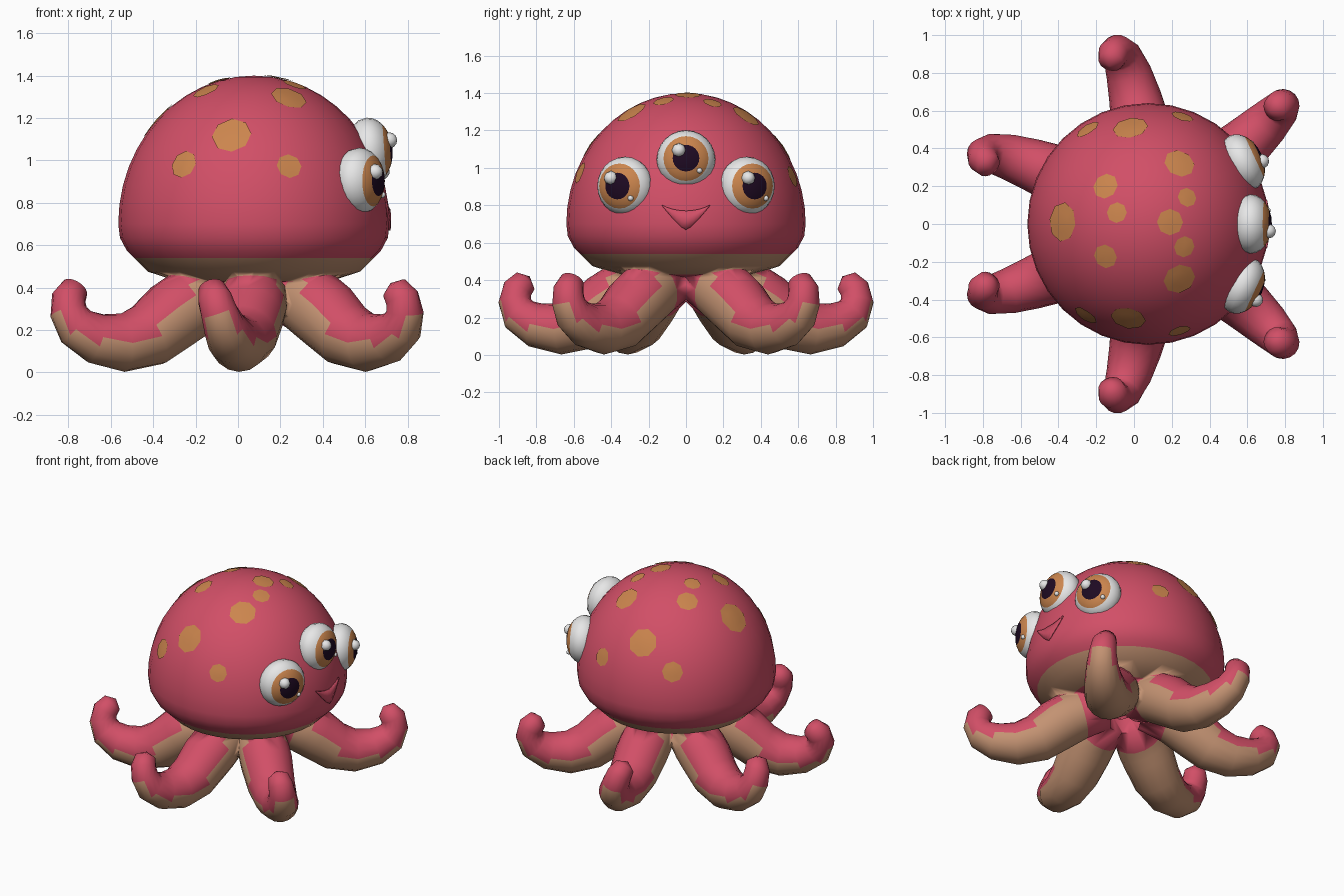
import bpy, bmesh, math
from mathutils import Vector, Matrix
from mathutils.bvhtree import BVHTree

if "Cube" in bpy.data.objects:
    bpy.data.objects.remove(bpy.data.objects["Cube"])

def material(name, rgb):
    m = bpy.data.materials.new(name)
    m.diffuse_color = (*rgb, 1)
    m.use_nodes = True
    m.node_tree.nodes["Principled BSDF"].inputs["Base Color"].default_value = m.diffuse_color
    return m

PINK = material("pink skin", (0.64, 0.078, 0.135))
TAN = material("tan underside", (0.55, 0.29, 0.17))
OCHRE = material("ochre", (0.60, 0.235, 0.075))
WHITE = material("eye white", (0.80, 0.80, 0.80))
DARK = material("dark pupil", (0.013, 0.003, 0.016))
CX = 0.075  # the body axis

def finish(name, bm, mats, recalc=True):
    if recalc:
        bmesh.ops.recalc_face_normals(bm, faces=bm.faces)
    for f in bm.faces:
        f.smooth = True
    me = bpy.data.meshes.new(name)
    bm.to_mesh(me)
    for m in mats:
        me.materials.append(m)
    ob = bpy.data.objects.new(name, me)
    bpy.context.collection.objects.link(ob)
    return ob

def loft(bm, start, rings, end, mat_rule):
    """Skin rings of points, closed by a pole at each end."""
    vs = [[bm.verts.new(p) for p in ring] for ring in rings]
    n = len(vs[0])
    a, b = bm.verts.new(start), bm.verts.new(end)
    for k in range(n):
        j = (k + 1) % n
        bm.faces.new((a, vs[0][j], vs[0][k])).material_index = mat_rule(0, k)
        for i in range(len(vs) - 1):
            f = bm.faces.new((vs[i][k], vs[i][j], vs[i + 1][j], vs[i + 1][k]))
            f.material_index = mat_rule(i + 1, k)
        bm.faces.new((b, vs[-1][k], vs[-1][j])).material_index = mat_rule(len(vs), k)

# Body: half-ellipsoid dome with a tan rim tucked under
profile = [(0.64 * math.sin(i * math.pi / 24), 0.7 + 0.7 * math.cos(i * math.pi / 24))
           for i in range(1, 13)]
profile += [(0.632, 0.635), (0.60, 0.575), (0.565, 0.54), (0.50, 0.475), (0.36, 0.43)]
def circle(r, z, n=32):
    return [(CX + r * math.cos(2 * math.pi * k / n), r * math.sin(2 * math.pi * k / n), z)
            for k in range(n)]
bm = bmesh.new()
loft(bm, (CX, 0, 1.4), [circle(r, z) for r, z in profile], (CX, 0, 0.39),
     lambda i, k: 1 if i in (15, 16) else 0)
bmesh.ops.recalc_face_normals(bm, faces=bm.faces)
skin = BVHTree.FromBMesh(bm)
body = finish("body_and_arms", bm, [PINK, TAN])

# Arms: curled tapering tubes, (radius from axis, height, thickness, tan limit)
# The tan limit is how far up the side the tan reaches on the span before that point.
path = [(0.12, 0.395, 0.13, -2), (0.28, 0.352, 0.16, -2), (0.36, 0.315, 0.168, 0.6),
        (0.43, 0.27, 0.168, 0.5), (0.55, 0.178, 0.155, 0.2), (0.68, 0.14, 0.138, 0),
        (0.81, 0.16, 0.12, -0.1), (0.90, 0.215, 0.102, -0.3), (0.93, 0.285, 0.088, -0.6),
        (0.92, 0.35, 0.081, -2), (0.882, 0.395, 0.066, -2)]
SIDES = 16

def make_arm(az0, az1, reach):
    pts, sides = [], []
    for i, (r, z, t, _) in enumerate(path):
        a = math.radians(az0 + (az1 - az0) * (i / (len(path) - 1)))
        r *= reach
        pts.append(Vector((CX + r * math.cos(a), r * math.sin(a), z)))
        sides.append(Vector((-math.sin(a), math.cos(a), 0)))
    rings = []
    for i, p in enumerate(pts):
        tan = (pts[min(i + 1, len(pts) - 1)] - pts[max(i - 1, 0)]).normalized()
        s = (sides[i] - tan * sides[i].dot(tan)).normalized()
        up = tan.cross(s)
        angles = [2 * math.pi * k / SIDES for k in range(SIDES)]
        rings.append([p + path[i][2] * (s * math.cos(a) + up * math.sin(a)) for a in angles])
    tip = pts[-1] + (pts[-1] - pts[-2]).normalized() * 0.035
    def rule(i, k):
        limit = path[i][3] if i < len(path) else -2
        return 1 if math.sin(2 * math.pi * (k + 0.5) / SIDES) < limit else 0
    bm = bmesh.new()
    loft(bm, pts[0], rings, tip, rule)
    return finish("arm", bm, [PINK, TAN])

bpy.context.view_layer.objects.active = body
for az0, az1, reach in ((37, 42.5, 1.022), (89, 103, 1.0), (146, 160, 1.02)):
    for side in (1, -1):
        arm = make_arm(side * az0, side * az1, reach)
        mod = body.modifiers.new("join", 'BOOLEAN')
        mod.operation, mod.solver, mod.object = 'UNION', 'EXACT', arm
        bpy.ops.object.modifier_apply(modifier=mod.name)
        bpy.data.objects.remove(arm)

# Spots: thin octagons laid on the dome (x, y, size)
spots = [(-0.38, 0.01, 0.105), (-0.15, 0.20, 0.07), (-0.09, 0.06, 0.055), (-0.15, -0.17, 0.065),
         (0.19, 0.01, 0.07), (0.28, 0.14, 0.052), (0.265, -0.12, 0.057), (0.24, 0.32, 0.083),
         (0.24, -0.29, 0.087), (-0.02, 0.51, 0.095), (-0.03, -0.50, 0.095), (-0.245, 0.50, 0.068),
         (-0.255, -0.483, 0.068), (0.255, 0.565, 0.06), (0.24, -0.563, 0.06)]
bm = bmesh.new()
for x, y, size in spots:
    c, n, _, _ = skin.ray_cast(Vector((x, y, 2)), Vector((0, 0, -1)))
    u = n.orthogonal().normalized()
    w = n.cross(u)
    def on_skin(p):
        q, nq, _, _ = skin.find_nearest(p)
        return bm.verts.new(q + nq * 0.006)
    mid = on_skin(c)
    rings = [[on_skin(c + size * s * (u * math.cos(k * math.pi / 4) + w * math.sin(k * math.pi / 4)))
              for k in range(8)] for s in (0.5, 1)]
    for k in range(8):
        j = (k + 1) % 8
        bm.faces.new((mid, rings[0][k], rings[0][j]))
        bm.faces.new((rings[0][k], rings[1][k], rings[1][j], rings[0][j]))
finish("spots", bm, [OCHRE], recalc=False)

# Smile: thin crescent plate on the front of the body
bm = bmesh.new()
cols = []
for i in range(-5, 6):
    y, t = 0.125 * i / 5.0, abs(i) / 5.0
    top, bot = 0.77 + 0.03 * t * t, 0.67 + 0.125 * t ** 1.3
    col = []
    for s in (0, 0.5, 1):
        q, n, _, _ = skin.ray_cast(Vector((2, y, bot + (top - bot) * s)), Vector((-1, 0, 0)))
        col.append(bm.verts.new(q + n * 0.009))
    cols.append(col)
for a, b in zip(cols, cols[1:]):
    for s in (0, 1):
        bm.faces.new((a[s], b[s], b[s + 1], a[s + 1]))
smile = finish("smile", bm, [PINK], recalc=False)
plate = smile.modifiers.new("thickness", 'SOLIDIFY')
plate.thickness, plate.offset = 0.009, -1

# Eyes: flattened balls facing local +z, with iris and pupil rings and two glints
R, DEPTH = 0.157, 0.112
def make_eye(name, loc, azimuth, tilt):
    front = Vector((math.cos(tilt) * math.cos(azimuth), math.cos(tilt) * math.sin(azimuth), math.sin(tilt)))
    across = Vector((-math.sin(azimuth), math.cos(azimuth), 0))
    up = front.cross(across)
    m = Matrix((across, up, front)).transposed().to_4x4()
    m.translation = loc
    angles = [14, 27, 39, 50, 63, 76, 90, 110, 130, 155]
    rings = []
    for a in angles:
        r, z = R * math.sin(math.radians(a)), DEPTH * math.cos(math.radians(a))
        rings.append([(r * math.cos(k * math.pi / 12), r * math.sin(k * math.pi / 12), z) for k in range(24)])
    bm = bmesh.new()
    loft(bm, (0, 0, DEPTH), rings, (0, 0, -DEPTH), lambda i, k: 2 if i < 2 else 1 if i < 4 else 0)
    for gx, gy, gr in ((-0.038, 0.043, 0.038), (0.072, -0.065, 0.016)):
        gz = DEPTH * math.sqrt(1 - (gx * gx + gy * gy) / R ** 2) - 0.15 * gr
        bmesh.ops.create_uvsphere(bm, u_segments=8, v_segments=6, radius=gr,
                                  matrix=Matrix.Translation((gx, gy, gz)))
    bm.transform(m)
    finish(name, bm, [WHITE, OCHRE, DARK])

make_eye("middle_eye", (0.618, 0, 1.045), 0, math.radians(4))
for side, label in ((1, "left"), (-1, "right")):
    make_eye(label + "_eye", (0.572, side * 0.325, 0.903), side * math.radians(25), 0)
